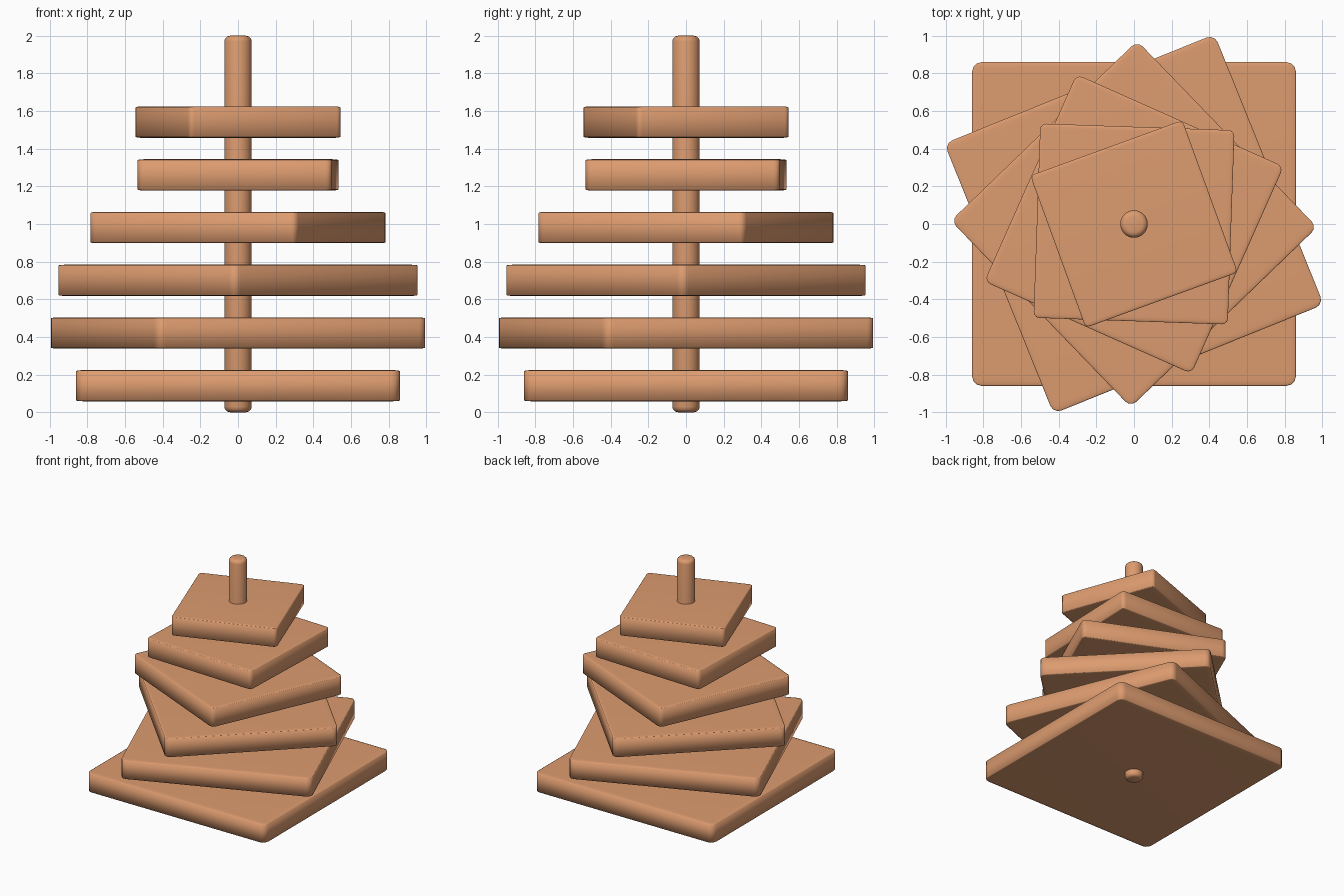
import bpy, bmesh
from math import radians

if "Cube" in bpy.data.objects:
    bpy.data.objects.remove(bpy.data.objects["Cube"])

wood = bpy.data.materials.new("warm_wood")
wood.diffuse_color = (0.72, 0.33, 0.16, 1)
wood.use_nodes = True
wood.node_tree.nodes["Principled BSDF"].inputs["Base Color"].default_value = wood.diffuse_color


def finish(bm, name):
    mesh = bpy.data.meshes.new(name)
    bm.to_mesh(mesh)
    bm.free()
    mesh.polygons.foreach_set("use_smooth", [True] * len(mesh.polygons))
    mesh.materials.append(wood)
    obj = bpy.data.objects.new(name, mesh)
    bpy.context.collection.objects.link(obj)
    return obj


# Square tiers, each smaller and turned further than the one below
def tier(index):
    bm = bmesh.new()
    bmesh.ops.create_cube(bm, size=1)
    bmesh.ops.bevel(bm, geom=bm.edges[:], offset=0.03, segments=3,
                    profile=0.5, affect='EDGES')
    width = 1.72 - 0.172 * index
    bmesh.ops.scale(bm, vec=(width, width, 0.166), verts=bm.verts)
    obj = finish(bm, f"tier_{index + 1}")
    obj.location.z = 0.141 + 0.28 * index
    obj.rotation_euler.z = radians(22 * index)


for i in range(6):
    tier(i)

# Central rod with rounded ends
bm = bmesh.new()
bmesh.ops.create_cone(bm, cap_ends=True, segments=32, radius1=0.073,
                      radius2=0.073, depth=2)
rims = [e for e in bm.edges if abs(e.verts[0].co.z - e.verts[1].co.z) < 1e-4]
bmesh.ops.bevel(bm, geom=rims, offset=0.03, segments=3, profile=0.5,
                affect='EDGES')
finish(bm, "central_rod").location.z = 1
